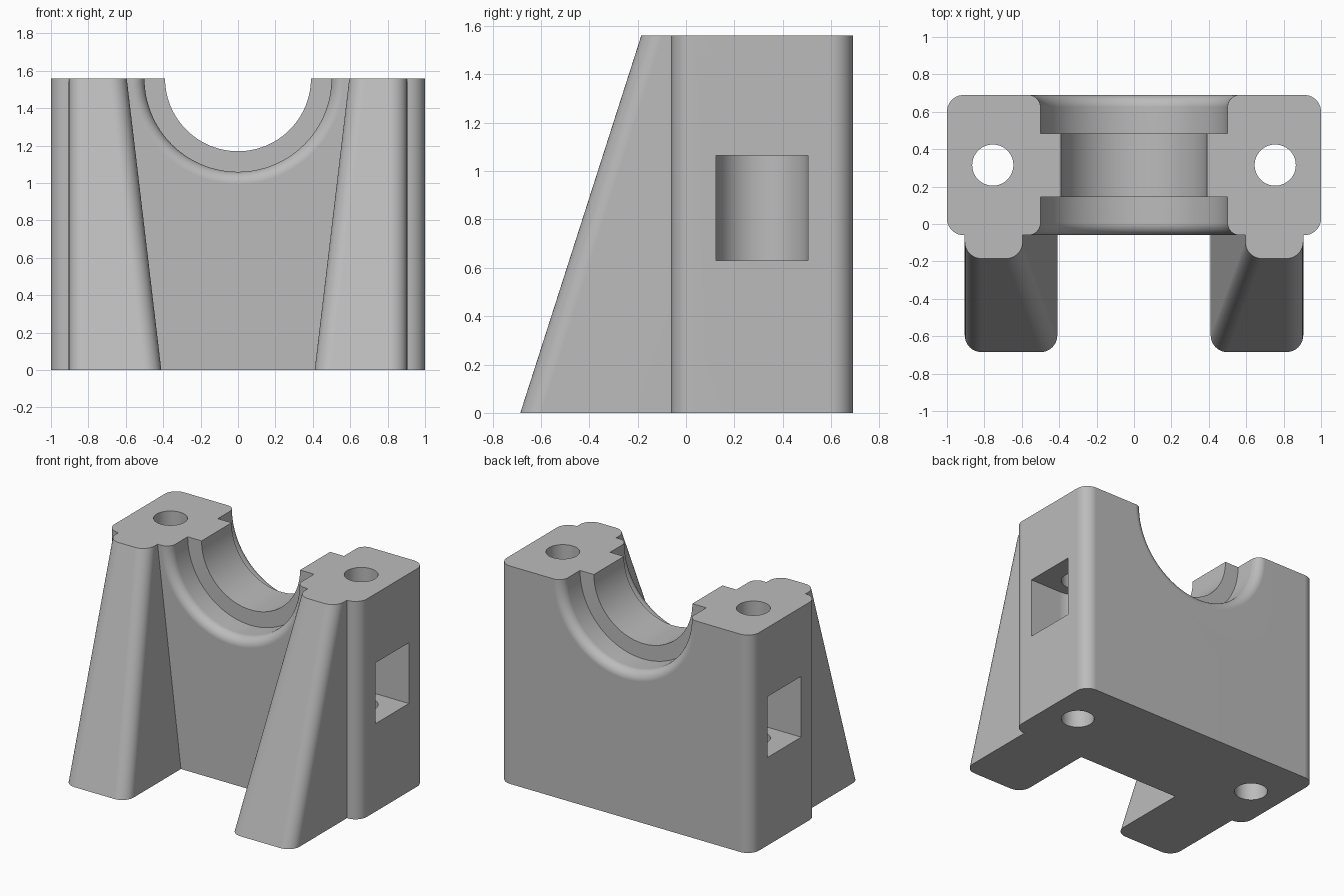
import bpy
import bmesh
from math import sin, cos, pi

cube = bpy.data.objects.get("Cube")
if cube:
    bpy.data.objects.remove(cube, do_unlink=True)

HEIGHT = 1.56
FRONT, BACK = -0.06, 0.69
ROUND = 0.09

grey = bpy.data.materials.new("light grey")
grey.use_nodes = True
grey.diffuse_color = (0.5, 0.5, 0.5, 1)
grey.node_tree.nodes["Principled BSDF"].inputs["Base Color"].default_value = (0.5, 0.5, 0.5, 1)


def loft(name, rings):
    """Closed solid through a list of matching point rings."""
    bm = bmesh.new()
    loops = [[bm.verts.new(p) for p in ring] for ring in rings]
    n = len(loops[0])
    for low, high in zip(loops, loops[1:]):
        for i in range(n):
            j = (i + 1) % n
            bm.faces.new((low[i], low[j], high[j], high[i]))
    bm.faces.new(loops[0][::-1])
    bm.faces.new(loops[-1])
    bmesh.ops.recalc_face_normals(bm, faces=bm.faces)
    mesh = bpy.data.meshes.new(name)
    bm.to_mesh(mesh)
    bm.free()
    mesh.materials.append(grey)
    obj = bpy.data.objects.new(name, mesh)
    bpy.context.collection.objects.link(obj)
    return obj


def rounded_rect(x0, x1, y0, y1, r_front, r_back, z, steps=10):
    """Horizontal rectangle ring with rounded front and back corners."""
    corners = [(x1 - r_back, y1 - r_back, r_back), (x0 + r_back, y1 - r_back, r_back),
               (x0 + r_front, y0 + r_front, r_front), (x1 - r_front, y0 + r_front, r_front)]
    ring = []
    for k, (cx, cy, r) in enumerate(corners):
        for s in range(steps + 1):
            a = pi / 2 * (k + s / steps)
            ring.append((cx + r * cos(a), cy + r * sin(a), z))
    return ring


def upright_circle(x, y, r, z, n=64):
    return [(x + r * cos(2 * pi * i / n), y + r * sin(2 * pi * i / n), z) for i in range(n)]


def bore_circle(y, r, n=128):
    return [(r * cos(2 * pi * i / n), y, HEIGHT + r * sin(2 * pi * i / n)) for i in range(n)]


def combine(target, other, operation):
    mod = target.modifiers.new(operation.lower(), 'BOOLEAN')
    mod.operation = operation
    mod.solver = 'EXACT'
    mod.object = other
    bpy.context.view_layer.objects.active = target
    bpy.ops.object.modifier_apply(modifier=mod.name)
    bpy.data.objects.remove(other, do_unlink=True)


# Main block with rounded upright corners
block = loft("bearing_block", [rounded_rect(-1, 1, FRONT, BACK, ROUND, ROUND, z) for z in (0, HEIGHT)])

# Sloping front buttresses, wider at the foot
for side in (-1, 1):
    rings = []
    for inner, y_front, z in ((0.41, -0.685, 0), (0.595, -0.185, HEIGHT)):
        x0, x1 = sorted((side * inner, side * 0.905))
        rings.append(rounded_rect(x0, x1, y_front, 0.1, ROUND, 0.03, z))
    combine(block, loft("buttress", rings), 'UNION')

# Stepped half-round bearing seat with softened mouths
R_IN, R_OUT, SOFT = 0.39, 0.5, 0.065
arc = [(SOFT * (1 - sin(a)), R_OUT + SOFT * (1 - cos(a))) for a in [pi / 2 * i / 10 for i in range(11)]]
profile = [(FRONT - 0.04, R_OUT + SOFT)]
profile += [(FRONT + d, r) for d, r in reversed(arc)]
profile += [(0.145, R_OUT), (0.145, R_IN), (0.485, R_IN), (0.485, R_OUT)]
profile += [(BACK - d, r) for d, r in arc]
profile += [(BACK + 0.04, R_OUT + SOFT)]
combine(block, loft("seat_cutter", [bore_circle(y, r) for y, r in profile]), 'DIFFERENCE')

# Bolt holes and round-ended side pockets
BOLT_X, BOLT_Y, POCKET = 0.755, 0.315, 0.19
for side in (-1, 1):
    hole = [upright_circle(side * BOLT_X, BOLT_Y, 0.11, z) for z in (-0.1, HEIGHT + 0.1)]
    combine(block, loft("bolt_cutter", hole), 'DIFFERENCE')
    pocket = []
    for z in (0.63, 1.065):
        half = [pi / 2 + pi * i / 32 for i in range(33)]
        ring = [(side * (BOLT_X + POCKET * cos(a)), BOLT_Y + POCKET * sin(a), z) for a in half]
        ring += [(side * 1.1, BOLT_Y - POCKET, z), (side * 1.1, BOLT_Y + POCKET, z)]
        pocket.append(ring)
    combine(block, loft("pocket_cutter", pocket), 'DIFFERENCE')

# Smooth curved faces, crisp edges
bpy.ops.object.select_all(action='DESELECT')
block.select_set(True)
bpy.context.view_layer.objects.active = block
bpy.ops.object.shade_smooth_by_angle(angle=pi / 6)
weighted = block.modifiers.new("even_normals", 'WEIGHTED_NORMAL')
weighted.keep_sharp = True
